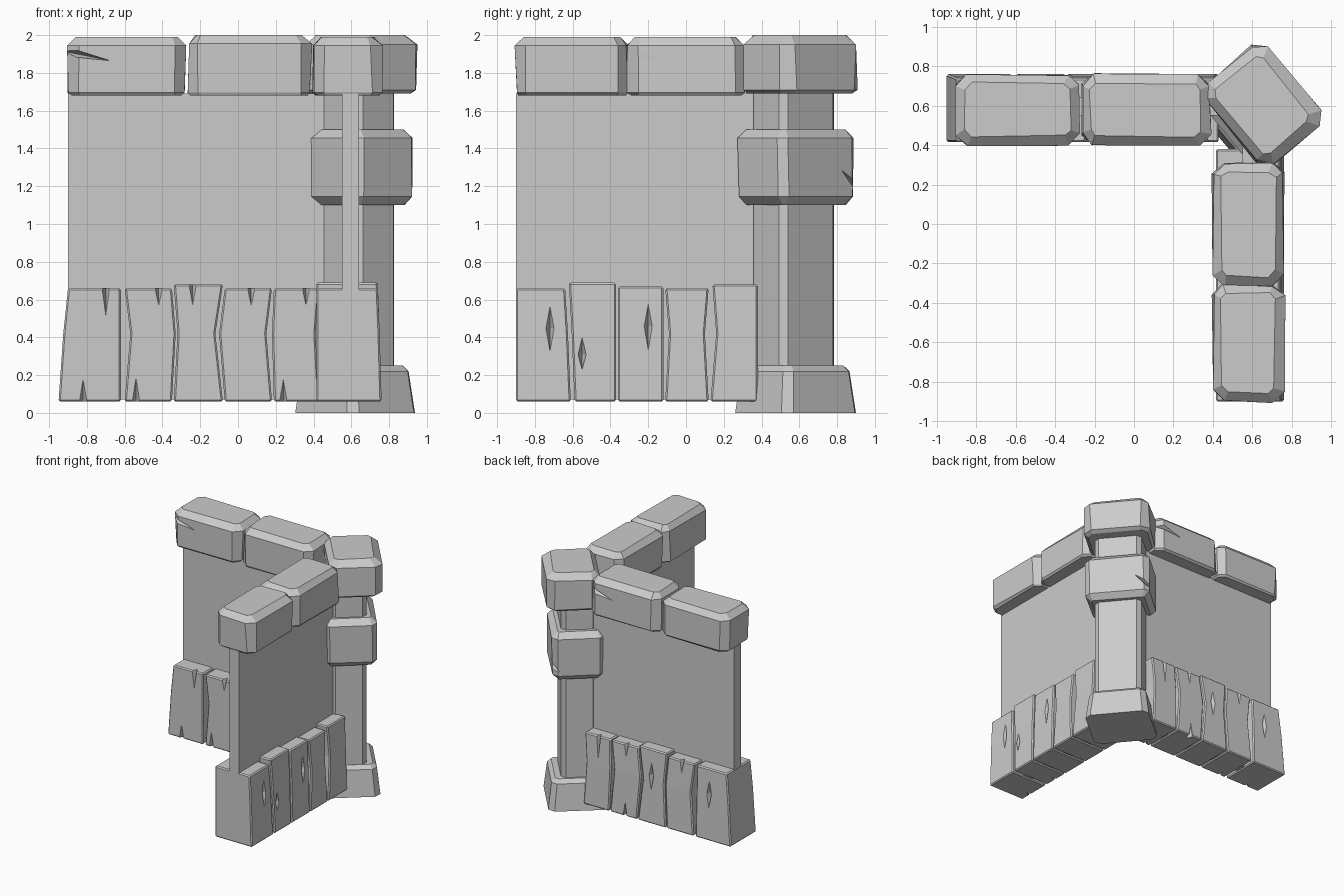
import bpy, bmesh, math, random
from mathutils import Matrix, Vector

random.seed(4)
if "Cube" in bpy.data.objects:
    bpy.data.objects.remove(bpy.data.objects["Cube"])

STONE = bpy.data.materials.new("plain grey")
STONE.use_nodes = True
GREY = (0.6, 0.6, 0.6, 1)
STONE.diffuse_color = GREY
STONE.node_tree.nodes["Principled BSDF"].inputs["Base Color"].default_value = GREY

MID = 0.58                      # centre line shared by both walls
BACK = Matrix.Translation((0, MID, 0))
# side wall swaps the along and depth axes
SIDE = Matrix(((0, 1, 0, MID), (1, 0, 0, 0), (0, 0, 1, 0), (0, 0, 0, 1)))


def corner_frame(x, y):
    return Matrix.Translation((x, y, 0)) @ Matrix.Rotation(math.radians(-50), 4, "Z")


def finish(name, bm, frame):
    bm.transform(frame)
    bmesh.ops.recalc_face_normals(bm, faces=bm.faces)
    mesh = bpy.data.meshes.new(name)
    bm.to_mesh(mesh)
    bm.free()
    mesh.materials.append(STONE)
    obj = bpy.data.objects.new(name, mesh)
    bpy.context.collection.objects.link(obj)
    return obj


def hull(bm, points):
    verts = [bm.verts.new(p) for p in points]
    bmesh.ops.convex_hull(bm, input=verts)


def carve(obj, cracks, frame):
    """Cut diamond-shaped cracks: (along, depth, z, half sizes, tilt)."""
    bm = bmesh.new()
    for along, depth, z, half, tilt in cracks:
        turn = Matrix.Rotation(tilt, 3, "Y")
        pts = []
        for axis in range(3):
            for sign in (-1, 1):
                p = Vector((0, 0, 0))
                p[axis] = sign * half[axis]
                pts.append(turn @ p + Vector((along, depth, z)))
        hull(bm, pts)
    cutter = finish("crack_cutter", bm, frame)
    cutter.hide_render = True
    mod = obj.modifiers.new("cracks", "BOOLEAN")
    mod.operation = "DIFFERENCE"
    mod.solver = "EXACT"
    mod.object = cutter
    graph = bpy.context.evaluated_depsgraph_get()
    carved = bpy.data.meshes.new_from_object(obj.evaluated_get(graph))
    obj.modifiers.clear()
    obj.data = carved
    bpy.data.objects.remove(cutter)


def rim(bm, z):
    return [e for e in bm.edges if all(abs(v.co.z - z) < 1e-4 for v in e.verts)]


def bevel(bm, edges, width):
    bmesh.ops.bevel(bm, geom=edges, offset=width, segments=1, affect="EDGES")


def stone(name, frame, x, size, z0, z1, corner, top, bottom, flare=1, jitter=0.0):
    """Block with chamfered corners, top rim and bottom rim."""
    bm = bmesh.new()
    bmesh.ops.create_cube(bm, size=1)
    for v in bm.verts:
        v.co = (v.co.x * size[0], v.co.y * size[1], z1 if v.co.z > 0 else z0)
    bevel(bm, [e for e in bm.edges if abs(e.verts[0].co.z - e.verts[1].co.z) > 0.1], corner)
    if top:
        bevel(bm, rim(bm, z1), top)
    if bottom:
        bevel(bm, rim(bm, z0), bottom)
    for v in bm.verts:
        grow = flare if v.co.z < z0 + 0.01 else 1
        v.co.x = v.co.x * grow + x + random.uniform(-jitter, jitter)
        v.co.y = v.co.y * grow + random.uniform(-jitter, jitter)
    return finish(name, bm, frame)


def wall(name, frame):
    bm = bmesh.new()
    bmesh.ops.create_cube(bm, size=1)
    # panel runs from the open end into the pillar
    move = Matrix.Translation((-0.16, 0.015, 0.88))
    bm.transform(move @ Matrix.Diagonal((1.48, 0.09, 1.62, 1)))
    finish(name, bm, frame)


def planks(name, frame, rows, cracks):
    """Row of thick boards; each has bottom, middle and top edges and a height."""
    bm = bmesh.new()
    for low, mid, high, top in rows:
        part = bmesh.new()
        levels = []
        for (a, b), z, depth in ((low, 0.06, 0.18), (mid, 0.42, 0.17), (high, top, 0.16)):
            levels.append([part.verts.new(p) for p in
                           ((a, -0.165, z), (b, -0.165, z), (b, depth, z), (a, depth, z))])
        part.faces.new(levels[0])
        part.faces.new(levels[2])
        for lower, upper in zip(levels, levels[1:]):
            for i in range(4):
                j = (i + 1) % 4
                part.faces.new((lower[i], lower[j], upper[j], upper[i]))
        bmesh.ops.recalc_face_normals(part, faces=part.faces)
        part.normal_update()
        bevel(part, [e for e in part.edges if e.calc_face_angle(0) > 0.8], 0.009)
        temp = bpy.data.meshes.new("board")
        part.to_mesh(temp)
        part.free()
        bm.from_mesh(temp)
        bpy.data.meshes.remove(temp)
    obj = finish(name, bm, frame)
    cuts = [(a, side * 0.17, z, (0.022, 0.05, h), 0) for a, side, z, h in cracks]
    carve(obj, cuts, frame)


# Wall panels
wall("back_wall_panel", BACK)
wall("side_wall_panel", SIDE)

# Boards around the foot of the walls
planks("back_wall_boards", BACK, [
    ((-.95, -.62), (-.925, -.62), (-.9, -.62), .66),
    ((-.6, -.35), (-.57, -.33), (-.6, -.35), .66),
    ((-.34, -.08), (-.32, -.12), (-.34, -.08), .68),
    ((-.07, .18), (-.1, .15), (-.07, .18), .66),
    ((.19, .43), (.18, .41), (.19, .43), .66)],
    [(-.7, -1, .66, .16), (-.82, -1, .06, .13), (-.42, -1, .66, .1), (-.54, -1, .06, .14),
     (-.24, -1, .68, .12), (.07, -1, .66, .1), (.24, -1, .06, .13), (.36, -1, .66, .1),
     (-.74, 1, .45, .12), (-.48, 1, .66, .12), (-.2, 1, .46, .12),
     (.04, 1, .66, .12), (.04, 1, .06, .13), (.3, 1, .66, .2)])
planks("side_wall_boards", SIDE, [
    ((-.9, -.61), (-.9, -.625), (-.9, -.64), .66),
    ((-.59, -.37), (-.605, -.37), (-.62, -.37), .69),
    ((-.36, -.12), (-.36, -.12), (-.36, -.12), .67),
    ((-.11, .12), (-.09, .1), (-.11, .12), .66),
    ((.13, .38), (.16, .38), (.14, .38), .68)],
    [(-.72, 1, .45, .13), (-.55, 1, .31, .09), (-.2, 1, .46, .13), (.02, 1, .66, .12),
     (.0, 1, .06, .14), (.26, 1, .68, .3),
     (-.7, -1, .66, .15), (-.8, -1, .06, .13), (-.48, -1, .06, .14), (-.24, -1, .67, .12),
     (.02, -1, .66, .1), (.25, -1, .06, .13)])

# Coping stones along the wall tops, each with one long crack
CAP = dict(corner=0.055, top=0.045, bottom=0.015, jitter=0.008)
back_a = stone("back_coping_end", BACK, -.59, (.62, .36), 1.68, 1.99, **CAP)
back_b = stone("back_coping_inner", BACK, .06, (.65, .36), 1.68, 2.0, **CAP)
side_a = stone("side_coping_end", SIDE, -.605, (.59, .36), 1.68, 1.99, **CAP)
side_b = stone("side_coping_inner", SIDE, .0, (.62, .36), 1.68, 1.99, **CAP)
LONG = (0.24, 0.06, 0.025)
carve(back_a, [(-.9, -.18, 1.91, LONG, .2)], BACK)
carve(back_b, [(.38, .18, 1.9, LONG, -.2)], BACK)
carve(side_b, [(-.31, .18, 1.91, LONG, .2)], SIDE)

# Corner pillar: foot, shaft, band and capstone
stone("pillar_foot", corner_frame(.62, .58), 0, (.46, .42), 0, .25, .04, .03, 0, flare=1.12)
stone("pillar_shaft", corner_frame(.62, .57), 0, (.38, .28), .2, 1.72, .035, 0, 0)
BAND = corner_frame(.625, .58)
band = stone("pillar_band", BAND, 0, (.52, .41), 1.1, 1.5, .04, .045, .045, jitter=.005)
carve(band, [(-.25, .2, 1.2, (.14, .06, .02), -.7)], BAND)
stone("pillar_capstone", corner_frame(.65, .605), 0, (.53, .41), 1.69, 2.0,
      .06, .05, .02, jitter=.01)
